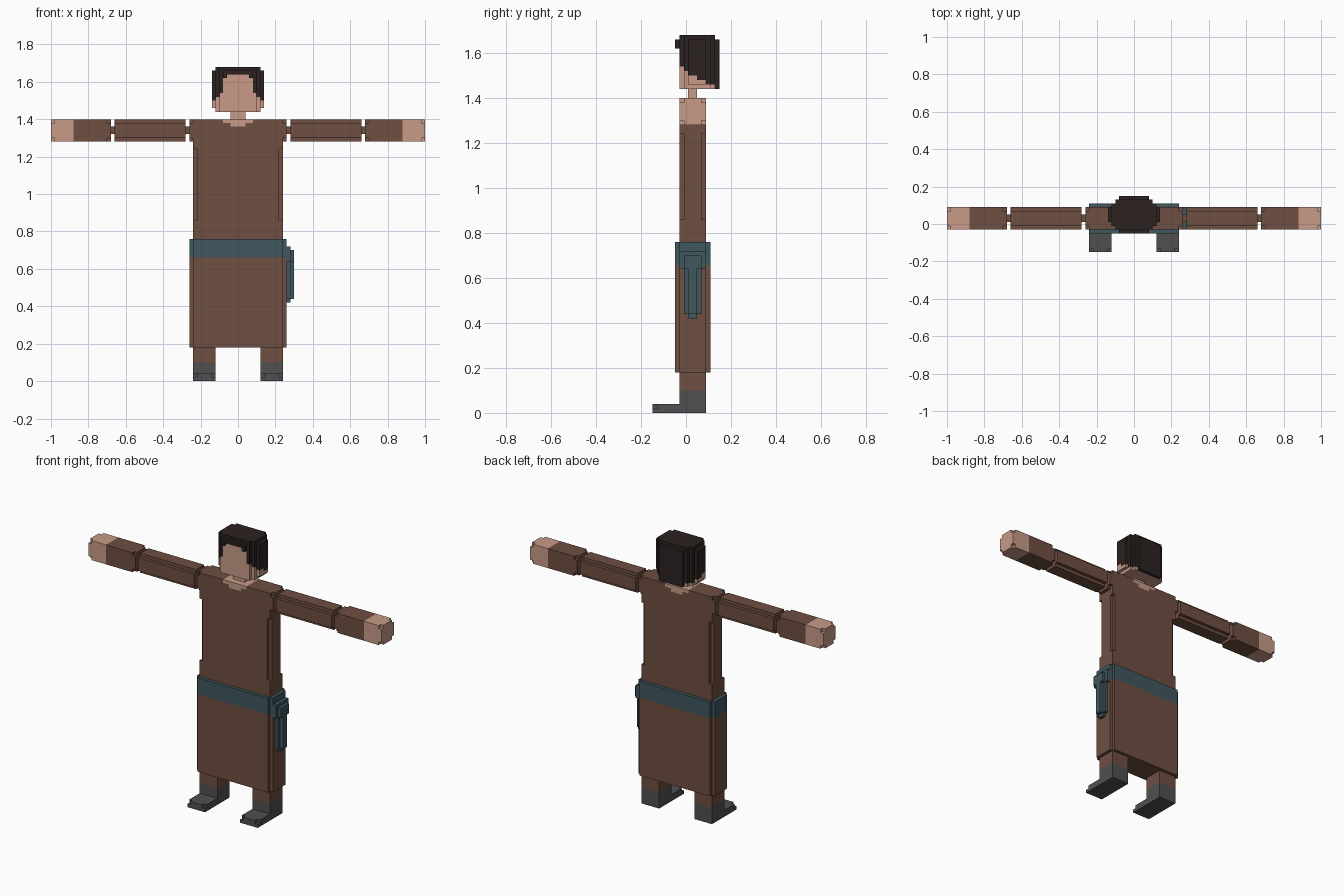
import bpy, bmesh
from math import radians

if "Cube" in bpy.data.objects:
    bpy.data.objects.remove(bpy.data.objects["Cube"])

S = 0.02          # block size
Y0 = -0.15        # front of the block grid


def material(name, colour):
    m = bpy.data.materials.new(name)
    m.diffuse_color = (*colour, 1)
    m.use_nodes = True
    m.node_tree.nodes["Principled BSDF"].inputs["Base Color"].default_value = m.diffuse_color
    return m


SKIN, CLOTH, SASH, BOOT, HAIR = range(5)
MATS = [material("skin", (0.58, 0.33, 0.245)),
        material("brown_cloth", (0.157, 0.077, 0.053)),
        material("teal_sash", (0.05, 0.095, 0.112)),
        material("grey_boot", (0.08, 0.08, 0.082)),
        material("dark_hair", (0.024, 0.016, 0.015))]


def box(x0, x1, y0, y1, z0, z1, mat):
    """Blocks filling a cuboid, given in block units."""
    return {(x, y, z): mat for x in range(x0, x1)
            for y in range(y0, y1) for z in range(z0, z1)}


def cut(cells, *box_args):
    for c in box(*box_args, 0):
        cells.pop(c, None)


def flip(cells):
    return {(-1 - x, y, z): m for (x, y, z), m in cells.items()}


def build(name, cells):
    """Skin the blocks with outward faces and merge the flat areas."""
    bm = bmesh.new()
    verts = {}

    def vert(p):
        if p not in verts:
            verts[p] = bm.verts.new((p[0] * S, Y0 + p[1] * S, p[2] * S))
        return verts[p]

    for c, mat in cells.items():
        for axis in range(3):
            u, v = (axis + 1) % 3, (axis + 2) % 3
            for side in (0, 1):
                n = list(c)
                n[axis] += 2 * side - 1
                if tuple(n) in cells:
                    continue
                corners = []
                for du, dv in ((0, 0), (1, 0), (1, 1), (0, 1)):
                    p = list(c)
                    p[axis] += side
                    p[u] += du
                    p[v] += dv
                    corners.append(vert(tuple(p)))
                f = bm.faces.new(corners if side else corners[::-1])
                f.material_index = mat
    bmesh.ops.dissolve_limit(bm, angle_limit=radians(1), verts=bm.verts[:],
                             edges=bm.edges[:], delimit={'MATERIAL'})
    me = bpy.data.meshes.new(name)
    for m in MATS:
        me.materials.append(m)
    bm.to_mesh(me)
    bm.free()
    bpy.context.collection.objects.link(bpy.data.objects.new(name, me))


# Torso with shoulders, notched side edges and a bare neckline
torso = box(-12, 12, 6, 12, 38, 70, CLOTH) | box(-13, 13, 6, 12, 64, 70, CLOTH)
for x in (-12, 11):
    for y in (6, 11):
        cut(torso, x, x + 1, y, y + 1, 43, 62)
for x in (-13, 12):
    for y in (6, 11):
        for z in (64, 69):
            cut(torso, x, x + 1, y, y + 1, z, z + 1)
torso |= box(-4, 4, 6, 12, 69, 70, SKIN) | box(-2, 2, 6, 12, 68, 69, SKIN)
build("torso", torso)

# Skirt of the robe with notched corners, sash around the top
skirt = box(-12, 12, 5, 13, 9, 38, CLOTH) | box(-13, 13, 6, 12, 9, 38, CLOTH)
build("robe_skirt", {c: SASH if c[2] >= 33 else m for c, m in skirt.items()})

# Hanging sash knot on one hip
build("sash_knot", box(13, 14, 6, 12, 32, 36, SASH) | box(13, 14, 7, 11, 22, 32, SASH)
      | box(13, 14, 8, 10, 21, 22, SASH) | box(14, 15, 7, 11, 32, 35, SASH)
      | box(14, 15, 8, 10, 22, 32, SASH))

# Neck
build("neck", box(-2, 2, 8, 10, 70, 72, SKIN))

# Head: rounded outline by depth, hairline sloping down to the nape
half_width = {6: 5, 7: 6, 8: 7, 9: 7, 10: 7, 11: 7, 12: 6, 13: 5, 14: 4}
hairline = {6: 77, 7: 76, 8: 75, 9: 75, 10: 74, 11: 74, 12: 73, 13: 73, 14: 72}
head = {}
for y, w in half_width.items():
    for z in range(72, 83 if y == 14 else 84):
        w_z = min(w, 6) if z in (72, 83) else w
        for (x, _, _) in box(-w_z, w_z, y, y + 1, z, z + 1, HAIR):
            face = y == 6 and -4 <= x < 4 and z < 82
            head[x, y, z] = SKIN if face or z < hairline[y] else HAIR
head |= box(-4, 4, 5, 6, 82, 83, HAIR)
head |= box(-4, -3, 5, 6, 81, 82, HAIR) | box(3, 4, 5, 6, 81, 82, HAIR)
build("head", head)

# Upper arm with notched long edges and thin joints at both ends
upper = box(14, 33, 6, 12, 64, 70, CLOTH)
for y in (6, 11):
    for z in (64, 69):
        cut(upper, 14, 33, y, y + 1, z, z + 1)
upper |= box(13, 14, 8, 10, 66, 68, CLOTH) | box(33, 34, 8, 10, 66, 68, CLOTH)

# Forearm and hand with clipped corners
forearm = box(34, 44, 6, 12, 64, 70, CLOTH) | box(44, 50, 6, 12, 64, 70, SKIN)
for x in (34, 49):
    for y in (6, 11):
        for z in (64, 69):
            cut(forearm, x, x + 1, y, y + 1, z, z + 1)

# Leg and boot with clipped toe corners
leg = box(6, 12, 6, 12, 5, 9, CLOTH) | box(6, 12, 6, 12, 0, 5, BOOT) | box(6, 12, 0, 6, 0, 2, BOOT)
for x in (6, 11):
    cut(leg, x, x + 1, 0, 1, 1, 2)

for name, cells in (("upper_arm", upper), ("forearm", forearm), ("leg", leg)):
    build(name + "_right", cells)
    build(name + "_left", flip(cells))
